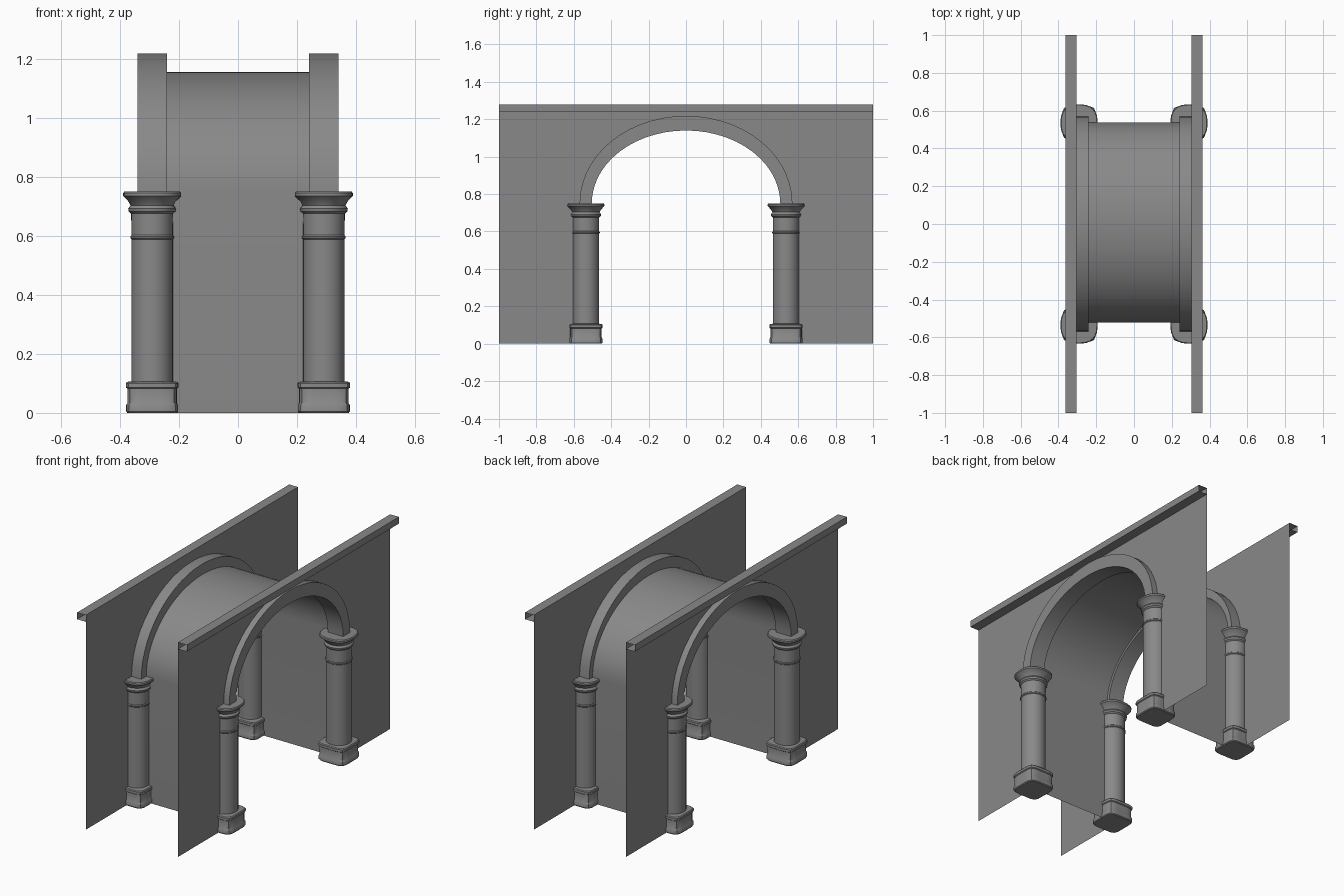
import bpy, bmesh, math

if "Cube" in bpy.data.objects:
    bpy.data.objects.remove(bpy.data.objects["Cube"])

stone = bpy.data.materials.new("grey_stone")
stone.diffuse_color = (0.25, 0.25, 0.25, 1)
stone.use_nodes = True
stone.node_tree.nodes["Principled BSDF"].inputs["Base Color"].default_value = stone.diffuse_color


def make(name, verts, faces, smooth=True, normals=True):
    me = bpy.data.meshes.new(name)
    me.from_pydata(verts, [], faces)
    bm = bmesh.new()
    bm.from_mesh(me)
    if normals:
        bmesh.ops.recalc_face_normals(bm, faces=bm.faces)
    bm.to_mesh(me)
    bm.free()
    me.materials.append(stone)
    ob = bpy.data.objects.new(name, me)
    bpy.context.collection.objects.link(ob)
    if smooth:
        bpy.ops.object.select_all(action='DESELECT')
        ob.select_set(True)
        bpy.context.view_layer.objects.active = ob
        bpy.ops.object.shade_smooth_by_angle(angle=math.radians(35))
    return ob


def arc(a, h, n, yc=0.0, spring=0.75):
    """Half ellipse from -y to +y above the spring line."""
    return [(yc - a * math.cos(math.pi * i / n), spring + h * math.sin(math.pi * i / n))
            for i in range(n + 1)]


# column profile: height, half width, squareness (2 = round)
PROFILE = [
    (0.0, 0.084, 6), (0.005, 0.088, 6), (0.027, 0.088, 6), (0.033, 0.084, 6),
    (0.082, 0.084, 6), (0.086, 0.089, 6), (0.100, 0.089, 6), (0.105, 0.085, 6),
    (0.107, 0.070, 2), (0.588, 0.070, 2), (0.592, 0.074, 2), (0.598, 0.074, 2),
    (0.602, 0.070, 2), (0.675, 0.071, 2), (0.682, 0.079, 2), (0.692, 0.081, 2),
    (0.699, 0.076, 2), (0.703, 0.073, 2), (0.715, 0.079, 2.2), (0.727, 0.090, 2.4),
    (0.735, 0.098, 2.6), (0.745, 0.098, 2.6), (0.750, 0.094, 2.6)]


def column(name, cx, cy, sides=32):
    verts, faces = [], []
    for z, h, p in PROFILE:
        for i in range(sides):
            t = 2 * math.pi * i / sides
            c, s = math.cos(t), math.sin(t)
            r = h / (abs(c) ** p + abs(s) ** p) ** (1 / p)
            verts.append((cx + r * c, cy + r * s, z))
    for k in range(len(PROFILE) - 1):
        for i in range(sides):
            j = (i + 1) % sides
            a, b = k * sides, (k + 1) * sides
            faces.append((a + i, a + j, b + j, b + i))
    faces.append(tuple(range(sides)))
    faces.append(tuple(range(len(verts) - sides, len(verts))))
    make(name, verts, faces)


def arch_ring(name, x0, x1, n=28):
    verts, faces = [], []
    for (yi, zi), (yo, zo) in zip(arc(0.504, 0.39, n), arc(0.569, 0.468, n)):
        verts += [(x0, yi, zi), (x1, yi, zi), (x1, yo, zo), (x0, yo, zo)]
    for k in range(n):
        for i in range(4):
            j = (i + 1) % 4
            faces.append((4 * k + i, 4 * k + j, 4 * k + 4 + j, 4 * k + 4 + i))
    faces += [(0, 1, 2, 3), (4 * n, 4 * n + 1, 4 * n + 2, 4 * n + 3)]
    make(name, verts, faces)


# opening outline shared by the vault and both walls
YC, HALF, WALL_X, TOP = 0.008, 0.530, 0.304, 1.28
curve = arc(HALF, 0.405, 32, YC)
outline = [(YC - HALF, 0)] + curve + [(YC + HALF, 0)]


def wall(name, x):
    verts, faces = [], []

    def quad(*pts):
        b = len(verts)
        verts.extend((x, y, z) for y, z in pts)
        faces.append((b, b + 1, b + 2, b + 3))
    quad((-1, 0), (YC - HALF, 0), (YC - HALF, TOP), (-1, TOP))
    quad((YC + HALF, 0), (1, 0), (1, TOP), (YC + HALF, TOP))
    for (y0, z0), (y1, z1) in zip(curve, curve[1:]):
        quad((y0, z0), (y1, z1), (y1, TOP), (y0, TOP))
    if x < 0:
        faces[:] = [f[::-1] for f in faces]
    make(name, verts, faces, smooth=False, normals=False)


def top_trim(name, side):
    # open-ended ledge on the outer face of the wall
    xs = (side * WALL_X, side * 0.362)
    sec = [(xs[0], TOP), (xs[1], TOP), (xs[1], 1.24), (xs[0], 1.24)]
    verts = [(x, y, z) for y in (-1, 1) for x, z in sec]
    faces = [(i, i + 1, i + 5, i + 4) for i in range(3)]
    if side < 0:
        faces = [f[::-1] for f in faces]
    make(name, verts, faces, smooth=False, normals=False)


# barrel vault between the walls
verts = [(x, y, z) for y, z in outline for x in (-WALL_X, WALL_X)]
make("vault", verts, [(2 * i, 2 * i + 1, 2 * i + 3, 2 * i + 2)
                      for i in range(len(outline) - 1)])

for side, label in ((-1, "left"), (1, "right")):
    wall(label + "_wall", side * WALL_X)
    top_trim(label + "_wall_trim", side)
    arch_ring(label + "_arch", side * 0.240, side * 0.341)
    for fy, end in ((-1, "front"), (1, "back")):
        column(f"{label}_{end}_column", side * 0.291, fy * 0.535)
